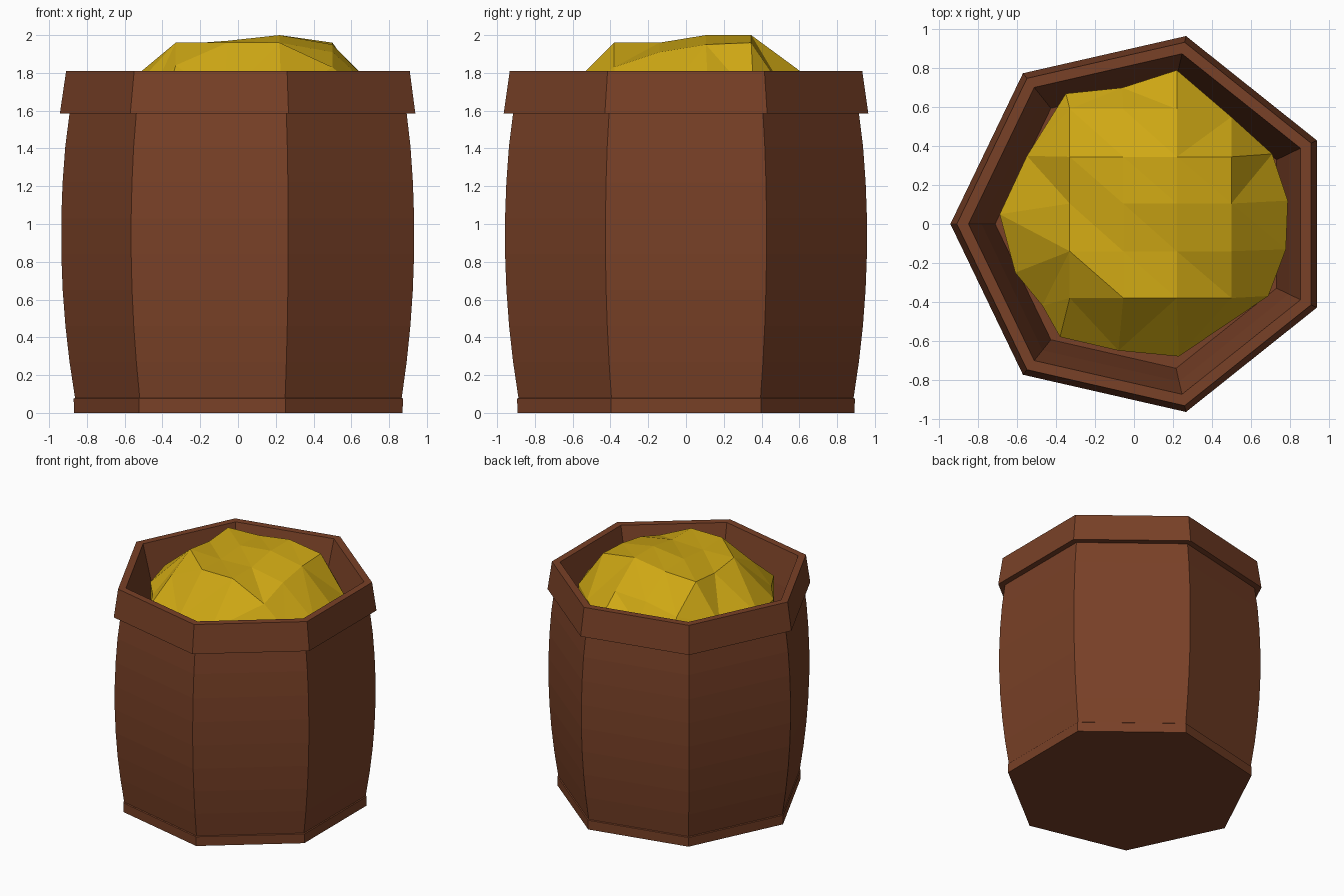
import bpy
import bmesh
from math import cos, sin, pi
from mathutils import Vector
from mathutils.geometry import delaunay_2d_cdt

SIDES = 7
CENTRE_X = 0.047  # a seven-sided outline is off centre in its bounding box

default_cube = bpy.data.objects.get("Cube")
if default_cube:
    bpy.data.objects.remove(default_cube, do_unlink=True)


def make_material(name, colour):
    material = bpy.data.materials.new(name)
    material.use_nodes = True
    material.diffuse_color = colour
    shader = material.node_tree.nodes["Principled BSDF"]
    shader.inputs["Base Color"].default_value = colour
    shader.inputs["Roughness"].default_value = 0.8
    return material


def add_object(name, bm, material):
    mesh = bpy.data.meshes.new(name)
    bm.to_mesh(mesh)
    bm.free()
    mesh.materials.append(material)
    obj = bpy.data.objects.new(name, mesh)
    bpy.context.collection.objects.link(obj)
    return obj


def heptagon_ring(bm, radius, z):
    angles = [pi + 2 * pi * i / SIDES for i in range(SIDES)]
    return [bm.verts.new((CENTRE_X + radius * cos(a), radius * sin(a), z))
            for a in angles]


def lathe(name, profile, material):
    """Sweep a (radius, height) profile round the seven sides and cap it."""
    bm = bmesh.new()
    rings = [heptagon_ring(bm, r, z) for r, z in profile]
    for low, high in zip(rings, rings[1:]):
        for i in range(SIDES):
            j = (i + 1) % SIDES
            bm.faces.new((low[i], low[j], high[j], high[i]))
    bm.faces.new(rings[0][::-1])
    bm.faces.new(rings[-1])
    return add_object(name, bm, material)


wood = make_material("brown wood", (0.19, 0.052, 0.02, 1))
gold = make_material("yellow gold", (0.62, 0.39, 0.007, 1))

# Bulging staves, rising from a narrow foot, with a hollow top
foot = [(0.87, 0), (0.915, 0), (0.917, 0.075), (0.91, 0.08)]
STEPS = 8
bulge = []
for step in range(1, STEPS + 1):
    t = step / STEPS
    z = 0.08 + 1.52 * t
    bulge.append((0.91 + 0.03 * t + 0.23 * t * (1 - t), z))

# Sloping rim band, lip and inner wall down to a hidden floor
rim = [(0.99, 1.585), (0.957, 1.81), (0.897, 1.81)]
hollow = [(0.83, 1.55), (0.76, 1.2)]
lathe("barrel", foot + bulge[:-1] + [(0.939, 1.585)] + rim + hollow, wood)

# Faceted heap: a lumpy crown of heights in a ragged outline
COLUMNS = (-0.33, -0.055, 0.22, 0.5)
CROWN = {
    -0.38: (1.84, 1.96, 1.96, 1.83),
    -0.14: (1.96, 1.95, 1.96, 1.91),
    0.105: (1.93, 1.97, 2.0, 1.95),
    0.345: (1.95, 1.96, 2.0, 1.96),
    0.59: (1.76, 1.81, 1.82, 1.74),
}
OUTLINE = [(-0.69, 0.05), (-0.61, -0.25), (-0.47, -0.42), (-0.38, -0.58),
           (-0.08, -0.65), (0.23, -0.68), (0.69, -0.37), (0.78, -0.13),
           (0.79, 0.12), (0.71, 0.36), (0.5, 0.55), (0.22, 0.79),
           (-0.06, 0.7), (-0.35, 0.67), (-0.55, 0.35)]
EDGE_Z = 1.66

points = [Vector((x, y, EDGE_Z)) for x, y in OUTLINE]
for y, heights in CROWN.items():
    points += [Vector((x, y, z)) for x, z in zip(COLUMNS, heights)]
count = len(OUTLINE)
border = [(i, (i + 1) % count) for i in range(count)]
flat = [p.to_2d() for p in points]
verts, _, faces, origins, _, _ = delaunay_2d_cdt(flat, border, [], 1, 1e-5)

bm = bmesh.new()
heap = [bm.verts.new((v.x, v.y, points[o[0]].z if o else EDGE_Z))
        for v, o in zip(verts, origins)]
for face in faces:
    bm.faces.new([heap[i] for i in face])

# Skirt carries the heap down into the barrel
edges = [e for e in bm.edges if e.is_boundary]
skirt = bmesh.ops.extrude_edge_only(bm, edges=edges)["geom"]
for v in skirt:
    if isinstance(v, bmesh.types.BMVert):
        v.co.z = 1.15
bmesh.ops.recalc_face_normals(bm, faces=bm.faces)
add_object("gold_heap", bm, gold)
